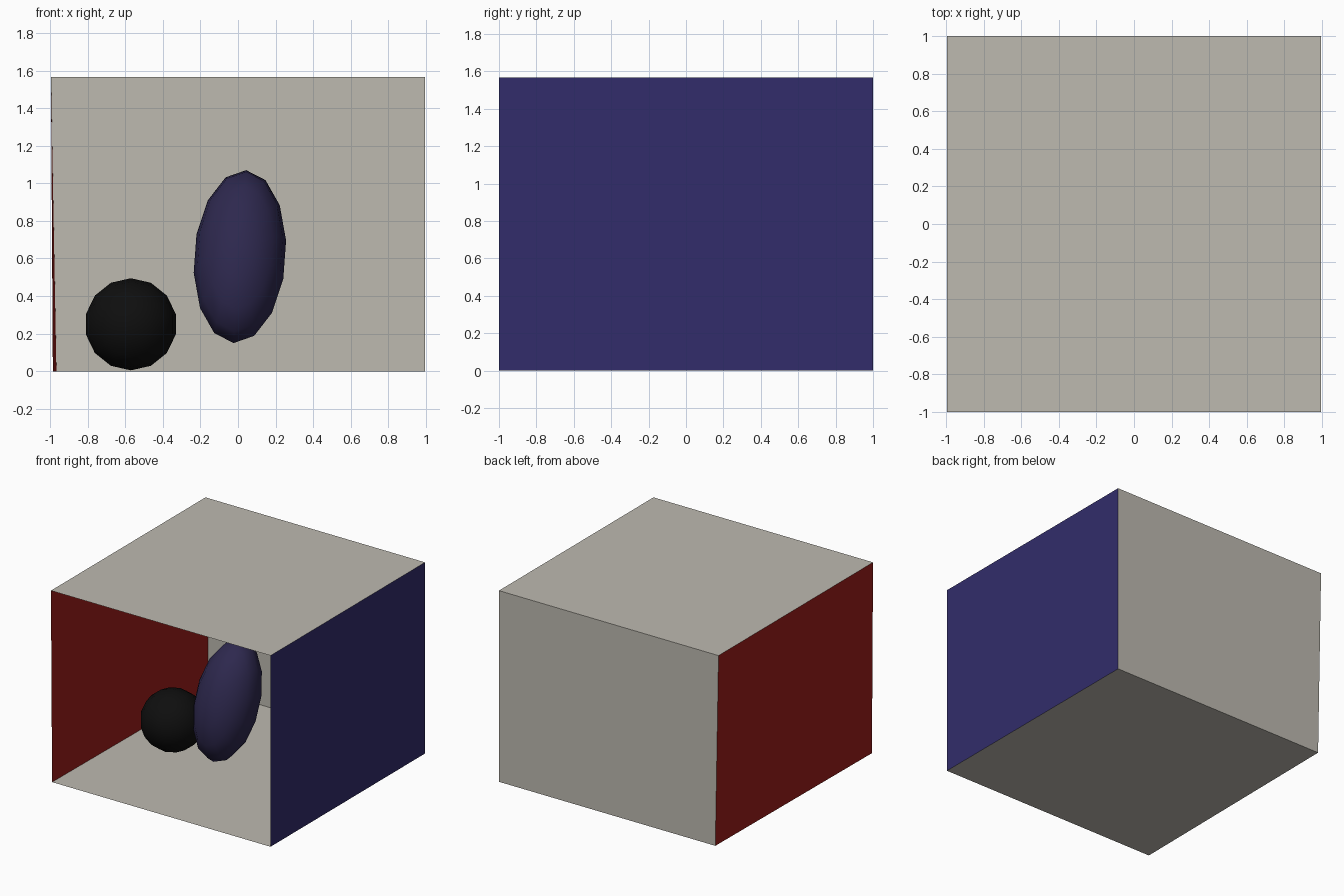
import bpy, bmesh, math
from mathutils import Vector, Matrix

if "Cube" in bpy.data.objects:
    bpy.data.objects.remove(bpy.data.objects["Cube"])


def material(name, rgb):
    m = bpy.data.materials.new(name)
    m.diffuse_color = (*rgb, 1)
    m.use_nodes = True
    m.node_tree.nodes["Principled BSDF"].inputs["Base Color"].default_value = m.diffuse_color
    return m


GREY = material("warm_grey", (0.509, 0.488, 0.434))
RED = material("red", (0.334, 0.0124, 0.010))
BLUE = material("blue", (0.032, 0.0257, 0.146))
VIOLET = material("violet", (0.0266, 0.0212, 0.076))
BLACK = material("black", (0.0045, 0.0045, 0.0045))


def add(name, bm, mat):
    mesh = bpy.data.meshes.new(name)
    bm.to_mesh(mesh)
    bm.free()
    mesh.materials.append(mat)
    obj = bpy.data.objects.new(name, mesh)
    bpy.context.collection.objects.link(obj)
    return obj


def panel(name, corners, mat):
    bm = bmesh.new()
    bm.faces.new([bm.verts.new(c) for c in corners])
    add(name, bm, mat)


def ball(name, centre, radius, mat, stretch=1.0, axis=(0, 0, 1)):
    # low-poly ball with poles facing front and back, stretched along an axis
    bm = bmesh.new()
    bmesh.ops.create_uvsphere(bm, u_segments=14, v_segments=8, radius=radius)
    tilt = Vector((0, 0, 1)).rotation_difference(Vector(axis)).to_matrix().to_4x4()
    bm.transform(Matrix.Translation(centre) @ tilt
                 @ Matrix.Diagonal((1, 1, stretch, 1))
                 @ Matrix.Rotation(math.pi / 2, 4, 'X'))
    for f in bm.faces:
        f.smooth = True
    add(name, bm, mat)


# Room corners: the left wall is slightly skewed
H = 1.566
fl, fr, br, bl = (-0.985, -1, 0), (0.995, -1, 0), (0.995, 1, 0), (-0.966, 1, 0)
tfl, tfr, tbr, tbl = (-0.995, -1, H), (0.995, -1, H), (0.995, 1, H), (-0.995, 1, H)

panel("floor", (fl, fr, br, bl), GREY)
panel("ceiling", (tfl, tbl, tbr, tfr), GREY)
panel("back_wall", (bl, br, tbr, tbl), GREY)
panel("left_wall", (fl, bl, tbl, tfl), RED)
panel("right_wall", (fr, tfr, tbr, br), BLUE)

# Lamp panel just under the ceiling
z = H - 0.01
panel("ceiling_lamp", ((-0.23, -0.18, z), (-0.23, 0.19, z),
                       (0.24, 0.19, z), (0.24, -0.18, z)), GREY)

# Objects in the room
ball("black_ball", (-0.57, -0.03, 0.25), 0.245, BLACK)
ball("tilted_ellipsoid", (0.01, -0.15, 0.61), 0.245, VIOLET,
     stretch=1.96, axis=(0.07, 0.28, 0.957))
